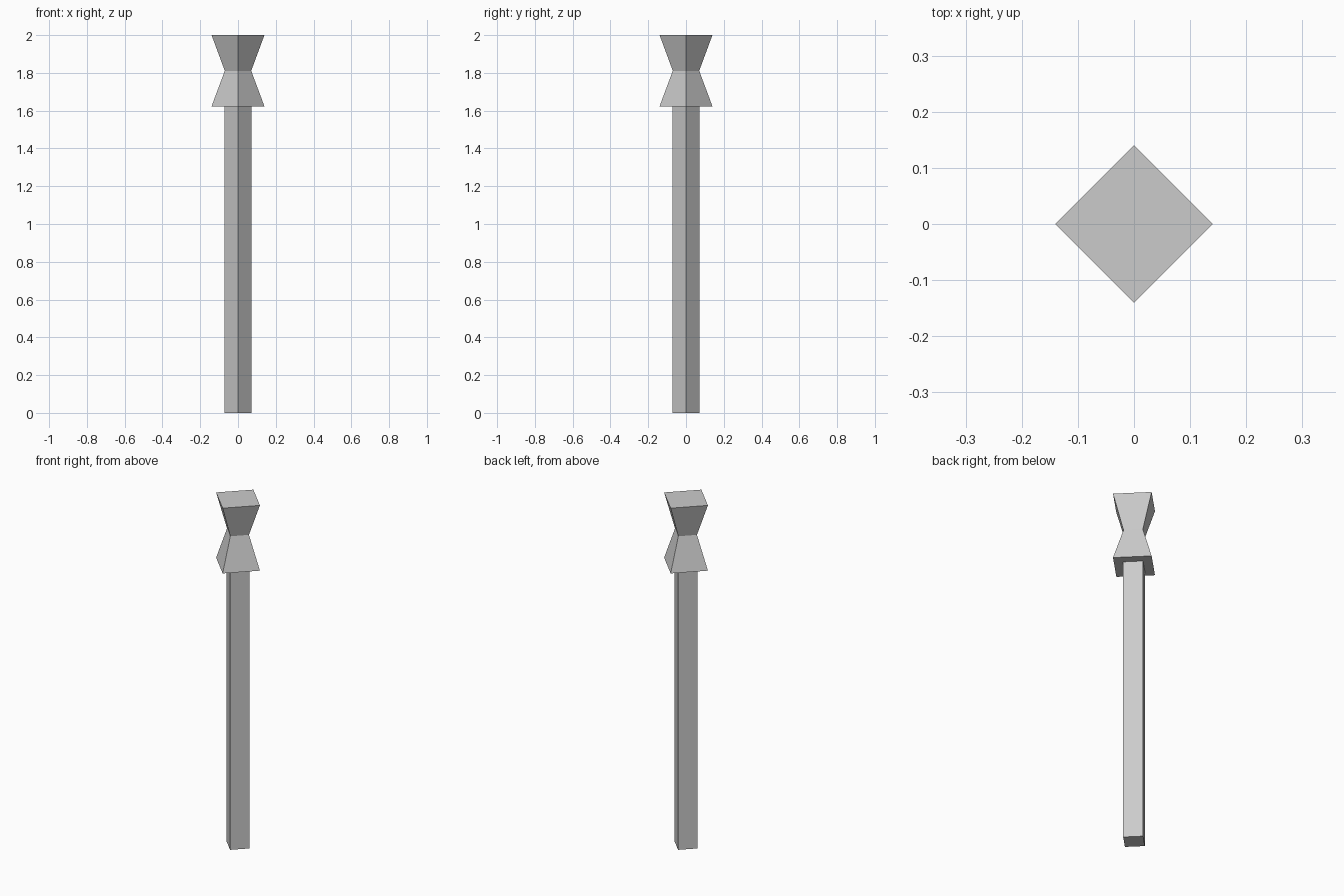
import bpy, bmesh
from math import cos, sin, pi

if "Cube" in bpy.data.objects:
    bpy.data.objects.remove(bpy.data.objects["Cube"])


def square_loft(name, profile):
    """Loft four-sided rings (corners on the axes) through (radius, z) pairs."""
    bm = bmesh.new()
    rings = [[bm.verts.new((r * cos(i * pi / 2), r * sin(i * pi / 2), z))
              for i in range(4)] for r, z in profile]
    for low, high in zip(rings, rings[1:]):
        for i in range(4):
            j = (i + 1) % 4
            bm.faces.new((low[i], low[j], high[j], high[i]))
    bm.faces.new(rings[0][::-1])
    bm.faces.new(rings[-1])
    mesh = bpy.data.meshes.new(name)
    bm.to_mesh(mesh)
    bm.free()
    obj = bpy.data.objects.new(name, mesh)
    bpy.context.collection.objects.link(obj)
    return obj


# Straight square shaft
square_loft("shaft", [(0.072, 0.0), (0.072, 1.623)])

# Hourglass-shaped head
square_loft("head", [(0.14, 1.623), (0.07, 1.811), (0.14, 2.0)])
